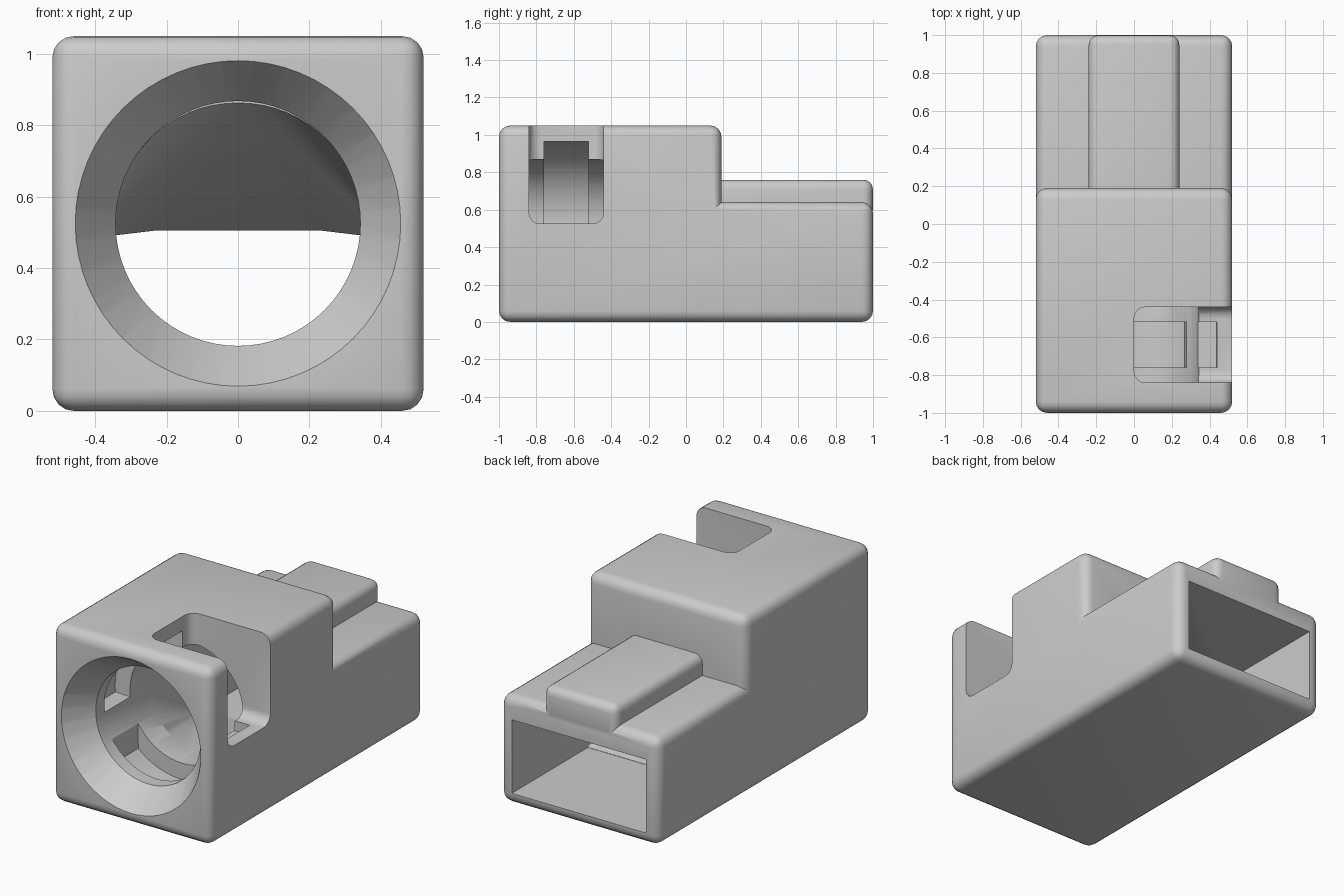
import bpy, bmesh
from math import cos, sin, radians
from mathutils import Vector

cube = bpy.data.objects.get("Cube")
if cube:
    bpy.data.objects.remove(cube, do_unlink=True)

grey = bpy.data.materials.new("light_grey")
grey.use_nodes = True
grey.diffuse_color = (0.6, 0.6, 0.6, 1)
grey.node_tree.nodes["Principled BSDF"].inputs["Base Color"].default_value = (0.6, 0.6, 0.6, 1)

AXIS_Z = 0.525   # height of the socket axis
BORE = 0.343     # socket radius


def finish(name, bm):
    bmesh.ops.recalc_face_normals(bm, faces=bm.faces)
    mesh = bpy.data.meshes.new(name)
    bm.to_mesh(mesh)
    bm.free()
    obj = bpy.data.objects.new(name, mesh)
    mesh.materials.append(grey)
    bpy.context.collection.objects.link(obj)
    return obj


def prism(name, points, extrude, radius=0, segments=4):
    """Extrude a polygon and round all of its convex edges."""
    bm = bmesh.new()
    face = bm.faces.new([bm.verts.new(p) for p in points])
    made = bmesh.ops.extrude_face_region(bm, geom=[face])["geom"]
    moved = [v for v in made if isinstance(v, bmesh.types.BMVert)]
    bmesh.ops.translate(bm, verts=moved, vec=extrude)
    bmesh.ops.recalc_face_normals(bm, faces=bm.faces)
    if radius:
        edges = [e for e in bm.edges if e.is_convex]
        bmesh.ops.bevel(bm, geom=edges, offset=radius, segments=segments,
                        profile=0.5, affect='EDGES', clamp_overlap=True)
    return finish(name, bm)


def box(name, x, y, z, radius=0):
    points = [(x[0], y[0], z[0]), (x[1], y[0], z[0]), (x[1], y[1], z[0]), (x[0], y[1], z[0])]
    return prism(name, points, Vector((0, 0, z[1] - z[0])), radius)


def arc(radius, y, start=0, end=360, count=64):
    angles = [radians(start + (end - start) * i / count) for i in range(count)]
    return [(radius * cos(a), y, AXIS_Z + radius * sin(a)) for a in angles]


def hull(name, points):
    bm = bmesh.new()
    for p in points:
        bm.verts.new(p)
    bmesh.ops.convex_hull(bm, input=bm.verts)
    return finish(name, bm)


def boolean(target, tool, operation):
    mod = target.modifiers.new(tool.name, 'BOOLEAN')
    mod.object, mod.operation, mod.solver = tool, operation, 'EXACT'
    bpy.context.view_layer.objects.active = target
    bpy.ops.object.modifier_apply(modifier=mod.name)
    bpy.data.objects.remove(tool, do_unlink=True)


# Stepped housing with rounded edges
side = [(-1, 0), (1, 0), (1, 0.64), (0.19, 0.64), (0.19, 1.05), (-1, 1.05)]
housing = prism("housing", [(-0.52, y, z) for y, z in side], Vector((1.04, 0, 0)), 0.06)

# Raised rib on the low rear section
rib = box("rib", (-0.24, 0.24), (0.05, 0.999), (0.55, 0.76), 0.05)
boolean(housing, rib, 'UNION')

# Flared mouth and round socket
boolean(housing, hull("mouth", arc(0.463, -1.01) + arc(BORE, -0.84)), 'DIFFERENCE')
boolean(housing, hull("socket", arc(BORE, -0.9) + arc(BORE, -0.35)), 'DIFFERENCE')

# Passage narrowing from the socket to the rectangular rear opening
corners = [(s * x, 0.3, z) for s in (-1, 1) for x, z in ((0.44, 0.07), (0.44, 0.475), (0.19, 0.505))]
boolean(housing, hull("passage", arc(BORE, -0.36) + corners), 'DIFFERENCE')
boolean(housing, box("opening", (-0.44, 0.44), (0.29, 1.1), (0.07, 0.505)), 'DIFFERENCE')

# Inner grooves: one over the top, one in the floor
upper = arc(0.44, -0.76, -8, 188)
lower = arc(0.44, -0.76, 229, 311, 24) + [(0.29, -0.76, 0.5), (-0.29, -0.76, 0.5)]
for name, profile in (("upper_groove", upper), ("lower_groove", lower)):
    boolean(housing, prism(name, profile, Vector((0, 0.24, 0))), 'DIFFERENCE')

# Side window breaking through the top and one flank
window = box("window", (0, 0.8), (-0.84, -0.44), (AXIS_Z, 1.4), 0.06)
boolean(housing, window, 'DIFFERENCE')

# Smooth rounds, sharp corners
bpy.ops.object.select_all(action='DESELECT')
housing.select_set(True)
bpy.context.view_layer.objects.active = housing
bpy.ops.object.shade_smooth_by_angle(angle=radians(30))
